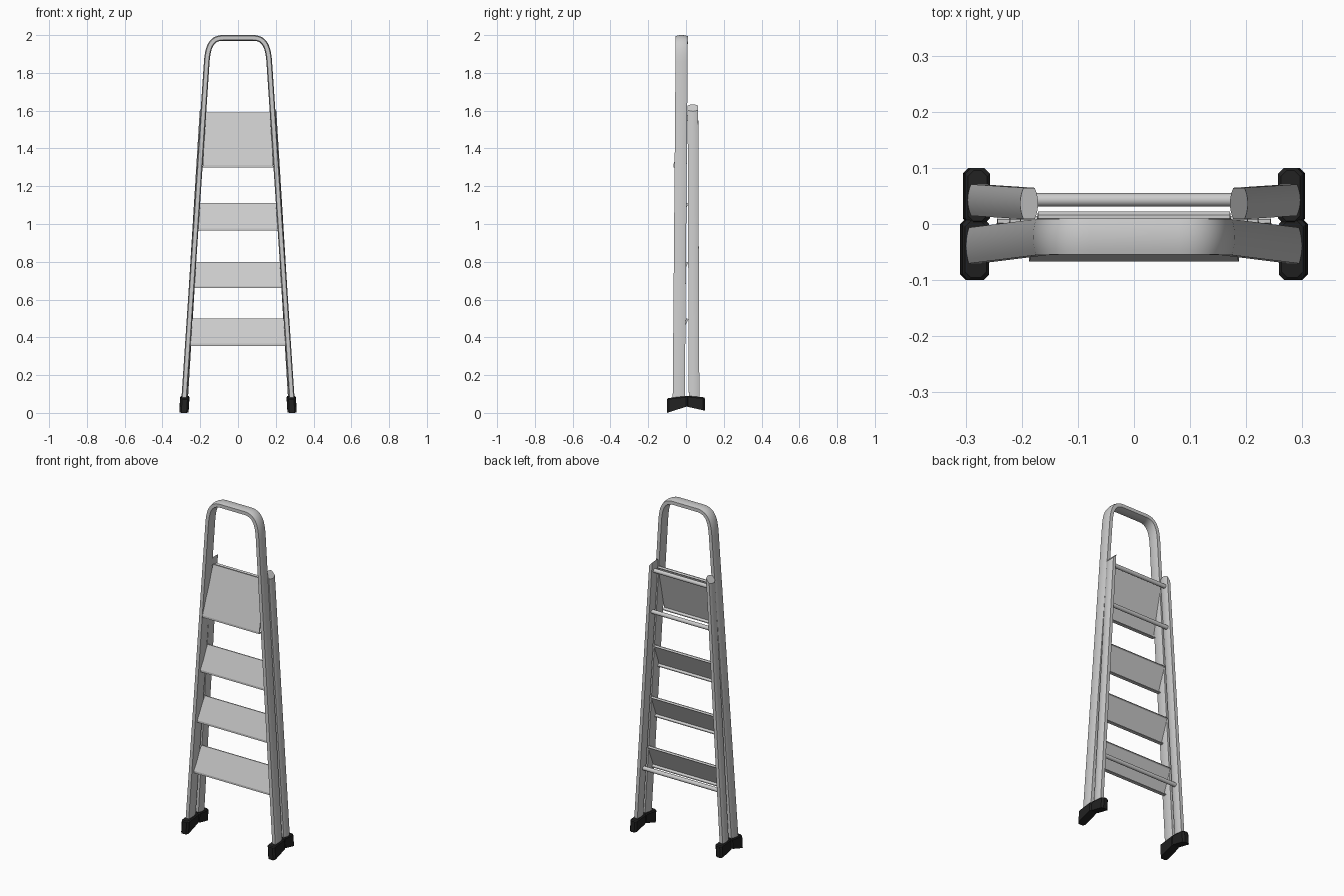
import bpy, bmesh, math
from mathutils import Vector

if "Cube" in bpy.data.objects:
    bpy.data.objects.remove(bpy.data.objects["Cube"])

black = bpy.data.materials.new("black_rubber")
black.diffuse_color = (0.015, 0.015, 0.015, 1)
black.use_nodes = True
black.node_tree.nodes["Principled BSDF"].inputs["Base Color"].default_value = black.diffuse_color


def finish(bm, name, mirror=False, mat=None, smooth=True):
    bmesh.ops.recalc_face_normals(bm, faces=bm.faces)
    me = bpy.data.meshes.new(name)
    bm.to_mesh(me)
    bm.free()
    ob = bpy.data.objects.new(name, me)
    bpy.context.collection.objects.link(ob)
    bpy.context.view_layer.objects.active = ob
    ob.select_set(True)
    if smooth:
        bpy.ops.object.shade_smooth_by_angle(angle=math.radians(35))
    ob.select_set(False)
    if mirror:
        ob.modifiers.new("mirror", 'MIRROR')
    if mat:
        me.materials.append(mat)
    return ob


def loft(bm, rings):
    vs = [[bm.verts.new(p) for p in r] for r in rings]
    n = len(vs[0])
    for a, b in zip(vs, vs[1:]):
        for i in range(n):
            j = (i + 1) % n
            bm.faces.new((a[i], a[j], b[j], b[i]))
    bm.faces.new(vs[0])
    bm.faces.new(vs[-1])


def lens(depth, thick, edge):
    """Flattened tube section: bulging sides, short flat edges; (outward, y)."""
    side = [(edge + (thick - edge) * (1 - t * t), depth * t)
            for t in (-1, -.75, -.5, -.25, 0, .25, .5, .75, 1)]
    return side + [(-o, y) for o, y in reversed(side)]


def sweep(path, section, y_of_z, end_slant=0):
    """Sweep the section along an (x, z) path."""
    bm = bmesh.new()
    rings = []
    for i, p in enumerate(path):
        a, b = path[max(i - 1, 0)], path[min(i + 1, len(path) - 1)]
        t = (Vector(b) - Vector(a)).normalized()
        s = end_slant if i == len(path) - 1 else 0
        rings.append([(p[0] - t.y * o, y_of_z(p[1]) + y, p[1] + t.x * o - s * o)
                      for o, y in section])
    loft(bm, rings)
    return bm


# front frame: one bent tube with handle hoop
def bezier(a, b, c, d, n=14):
    return [tuple((Vector(a) * (1 - t)**3 + Vector(b) * 3 * t * (1 - t)**2
                   + Vector(c) * 3 * t * t * (1 - t) + Vector(d) * t**3))
            for t in [i / n for i in range(n + 1)]]


half = [(-0.287, 0.04)] + bezier((-0.166, 1.85), (-0.161, 1.93),
                                 (-0.146, 1.985), (-0.08, 1.985))
path = half + [(-x, z) for x, z in reversed(half)]
finish(sweep(path, lens(0.032, 0.015, 0.010), lambda z: -0.039 + 0.0083 * z),
       "front_frame")

# rear legs, cut at a slant on top
finish(sweep([(-0.283, 0.04), (-0.187, 1.615)], lens(0.028, 0.016, 0.010),
             lambda z: 0.043 - 0.004 * z, end_slant=1.2), "rear_legs", mirror=True)


# tilted treads: folded sheet with a lip at the lower front edge
def tread(name, z0, z1, w0, w1, y0, y1, t=0.006):
    prof = [(y0, z0), (y0, z0 + 0.012), (y1 - t, z1), (y1, z1), (y1 + t, z1 - 0.008),
            (y1, z1 - 0.012), (y0 + t, z0 + 0.012), (y0 + 0.02, z0 + 0.005),
            (y0 + 0.02, z0)]
    bm = bmesh.new()
    loft(bm, [[(s * (w0 + (w1 - w0) * (z - z0) / (z1 - z0)), y, z)
               for y, z in prof] for s in (-1, 1)])
    finish(bm, name, smooth=False)


tread("lower_step", 0.355, 0.50, 0.252, 0.243, -0.055, 0.008)
tread("middle_step", 0.66, 0.80, 0.231, 0.221, -0.053, 0.008)
tread("upper_step", 0.965, 1.11, 0.211, 0.202, -0.052, 0.008)
tread("top_platform", 1.30, 1.59, 0.187, 0.171, -0.067, 0.016)

# round cross bars joining the rear legs
for name, z, w in (("low_crossbar", 0.38, 0.258), ("mid_crossbar", 1.325, 0.2),
                   ("top_crossbar", 1.572, 0.185)):
    bm = bmesh.new()
    loft(bm, [[(s * w, 0.043 + 0.012 * math.cos(a), z + 0.012 * math.sin(a))
               for a in [k * math.pi / 8 for k in range(16)]] for s in (-1, 1)])
    finish(bm, name)


# rubber feet: chamfered blocks with a sloping sole
def feet(name, xc, hx, y_in, y_out, z_in, z_out, zt_in, zt_out):
    bm = bmesh.new()
    ym, hy, c = (y_in + y_out) / 2, abs(y_out - y_in) / 2, 0.010

    def ring(k, dx, zi, zo, lift):
        a, b = hx - k, hy - k
        pts = [(a, b - c), (a - c, b), (c - a, b), (-a, b - c),
               (-a, c - b), (c - a, -b), (a - c, -b), (a, c - b)]
        return [(xc + dx + x, ym + y,
                 zi + (zo - zi) * (ym + y - y_in) / (y_out - y_in) + lift)
                for x, y in pts]

    loft(bm, [ring(0, 0.002, z_in, z_out, 0), ring(0, -0.002, zt_in, zt_out, -0.006),
              ring(0.005, -0.002, zt_in, zt_out, 0)])
    finish(bm, name, mirror=True, mat=black, smooth=False)


feet("front_feet", 0.284, 0.024, 0.010, -0.100, 0.036, 0.0, 0.090, 0.078)
feet("rear_feet", 0.281, 0.022, 0.000, 0.100, 0.034, 0.012, 0.091, 0.082)
